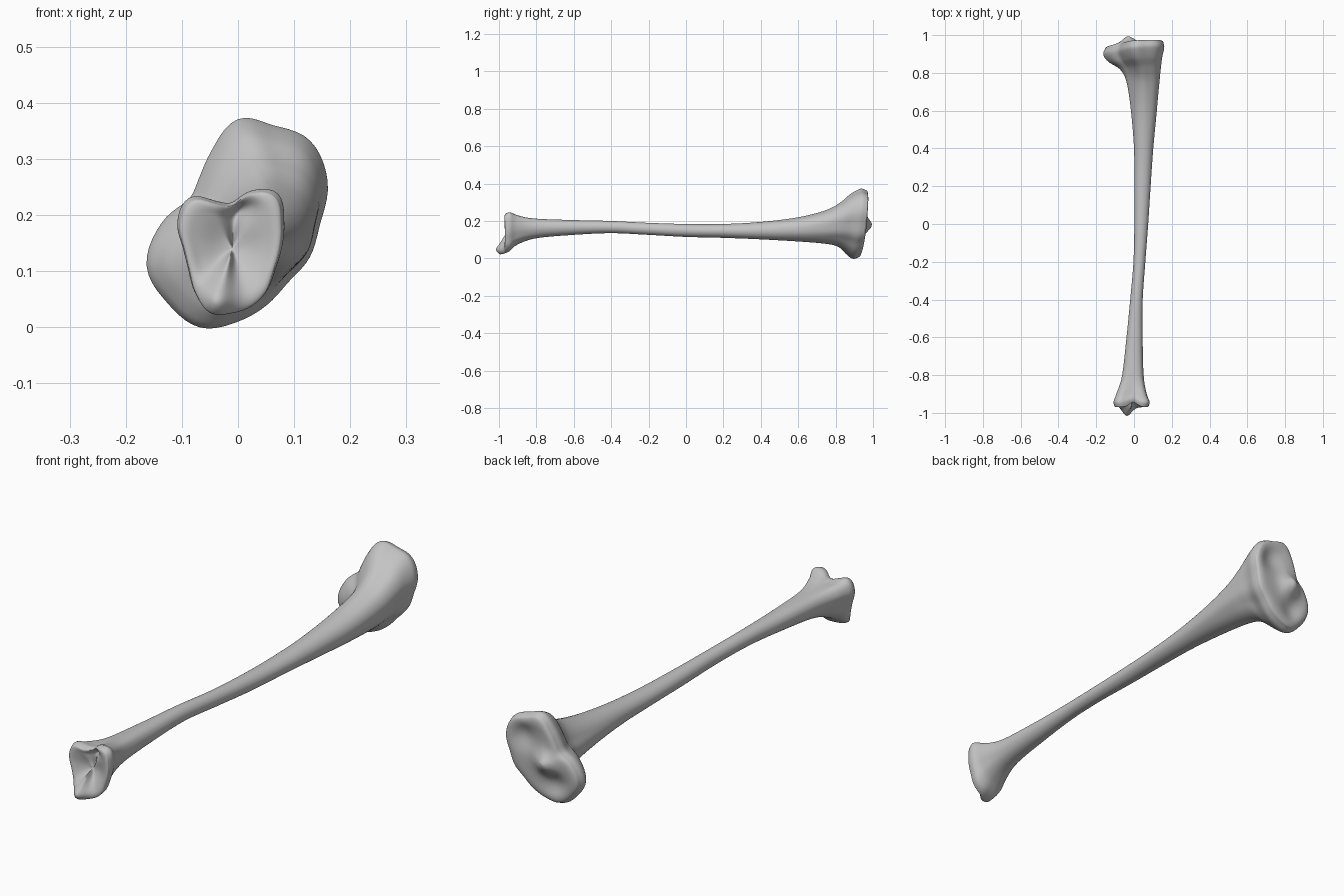
import bpy, bmesh
from math import sin, cos, tau, exp
from mathutils import Vector

cube = bpy.data.objects.get("Cube")
if cube:
    bpy.data.objects.remove(cube)

mat = bpy.data.materials.new("bone_grey")
mat.use_nodes = True
grey = (0.55, 0.55, 0.55, 1)
mat.diffuse_color = grey
mat.node_tree.nodes["Principled BSDF"].inputs["Base Color"].default_value = grey

SIDES, STEPS, CAP_RINGS = 80, 8, 18

# Outline radii of the two ends, at equal angles within the section's box
HEAD = [.90, 1.06, 1.12, 1.02, 1, .75, .60, .585, .83, 1.07, 1.08, 1.08, .945, .845, .79, .85]
ANKLE = [.93, 1.05, 1.21, .99, .72, .81, 1.12, 1.09, .91, .88, .98, 1.08, 1, .97, .94, .88]

# Sections along the bone: y, left x, right x, low z, high z, ankle share, head share
SECTIONS = [
    (-.965, -.103, .080, .025, .248, 1, 0),
    (-.94, -.107, .085, .035, .253, 1, 0),
    (-.90, -.094, .070, .075, .236, .8, 0),
    (-.80, -.064, .052, .108, .216, .3, 0),
    (-.60, -.040, .046, .126, .206, .1, 0),
    (-.40, -.020, .046, .135, .200, 0, 0),
    (-.20, -.003, .060, .126, .190, 0, 0),
    (.0, .002, .075, .115, .184, 0, 0),
    (.20, .002, .088, .110, .184, 0, 0),
    (.40, .000, .102, .102, .195, 0, 0),
    (.60, -.018, .122, .090, .220, .0, .2),
    (.75, -.042, .137, .077, .258, 0, .5),
    (.82, -.075, .145, .060, .298, 0, .75),
    (.87, -.135, .152, .025, .345, 0, 1),
    (.915, -.164, .163, .000, .370, 0, 1),
    (.945, -.156, .158, .008, .362, 0, 1),
]


def spline(a, b, c, d, t):
    """Smooth curve from b to c."""
    return b + .5 * t * (c - a + t * (2*a - 5*b + 4*c - d + t * (3*(b - c) + d - a)))


def radius(table, angle):
    p = angle / tau * len(table)
    i, n = int(p), len(table)
    return spline(*(table[(i + k) % n] for k in (-1, 0, 1, 2)), p - i)


def bump(x, z, px, pz, size):
    return exp(-((x - px)**2 + (z - pz)**2) / size**2)


def section(y, x0, x1, z0, z1, ankle, head):
    points = []
    for i in range(SIDES):
        a = tau * i / SIDES
        r = 1 + ankle * (radius(ANKLE, a) - 1) + head * (radius(HEAD, a) - 1)
        points.append(Vector(((x0 + x1)/2 + r*cos(a)*(x1 - x0)/2, y,
                              (z0 + z1)/2 + r*sin(a)*(z1 - z0)/2)))
    return points


def cap(rim, centre, relief, bulge):
    """Rings shrinking from the rim to the centre, rounded over the edge."""
    rings = []
    for k in range(1, CAP_RINGS):
        s = 1 - (k / CAP_RINGS)**1.5
        inset = min(1, (1 - s) / .25)
        ring = []
        for p in rim:
            q = centre.lerp(p, s)
            q.y = p.y + bulge * (1 - (1 - inset)**2)**.5 + inset * relief(q.x, q.z)
            ring.append(q)
        rings.append(ring)
    return rings


def head_relief(x, z):
    # central ridge with a shallow hollow on each side
    return (.042 * bump(x, z, -.03, .175, .04) - .022 * bump(x, z, .07, .27, .055)
            - .018 * bump(x, z, -.055, .09, .05))


def ankle_relief(x, z):
    # hollow joint face with a notch above and a pointed lip below
    return (.035 * bump(x, z, -.01, .145, .06) + .03 * bump(x, z, .005, .215, .025)
            - .03 * bump(x, z, -.04, .025, .04))


# Loft the shaft through the sections
rings = []
last = len(SECTIONS) - 1
for i in range(last):
    group = [SECTIONS[max(0, min(last, i + k))] for k in (-1, 0, 1, 2)]
    for step in range(STEPS):
        rings.append(section(*(spline(*v, step / STEPS) for v in zip(*group))))
rings.append(section(*SECTIONS[-1]))

# Pull the lower lip of the ankle forward and cut the notch between its knobs
for ring in rings:
    for p in ring:
        w = max(0, min(1, (-.87 - p.y) / .09))
        p.y += w * (.025 * bump(p.x, p.z, .0, .215, .03) - .03 * bump(p.x, p.z, -.045, .025, .04))

# Close both ends
ankle_cap = cap(rings[0], Vector((-.01, 0, .14)), ankle_relief, -.008)
head_cap = cap(rings[-1], Vector((-.01, 0, .185)), head_relief, .014)
rings = ankle_cap[::-1] + rings + head_cap

# Tilt the head towards its upper lobe
for ring in rings:
    for p in ring:
        w = max(0, min(1, (p.y - .78) / .12))
        p.y += w * (.08 * p.x + .1 * (p.z - .185))

bm = bmesh.new()
loops = [[bm.verts.new(p) for p in ring] for ring in rings]
for a, b in zip(loops, loops[1:]):
    for i in range(SIDES):
        j = (i + 1) % SIDES
        bm.faces.new((a[i], a[j], b[j], b[i]))
for loop in (loops[0], loops[-1]):
    middle = bm.verts.new(sum((v.co for v in loop), Vector()) / SIDES)
    for i in range(SIDES):
        bm.faces.new((loop[i], loop[(i + 1) % SIDES], middle))

# Soften the end faces and the rims
ends = [v for v in bm.verts if abs(v.co.y) > .9]
for _ in range(4):
    bmesh.ops.smooth_vert(bm, verts=ends, factor=.5, use_axis_y=True)
bmesh.ops.recalc_face_normals(bm, faces=bm.faces)

mesh = bpy.data.meshes.new("long_bone")
bm.to_mesh(mesh)
bm.free()
mesh.materials.append(mat)
bone = bpy.data.objects.new("long_bone", mesh)
bpy.context.collection.objects.link(bone)
bpy.context.view_layer.objects.active = bone
bone.select_set(True)
bpy.ops.object.shade_smooth_by_angle(angle=1)
